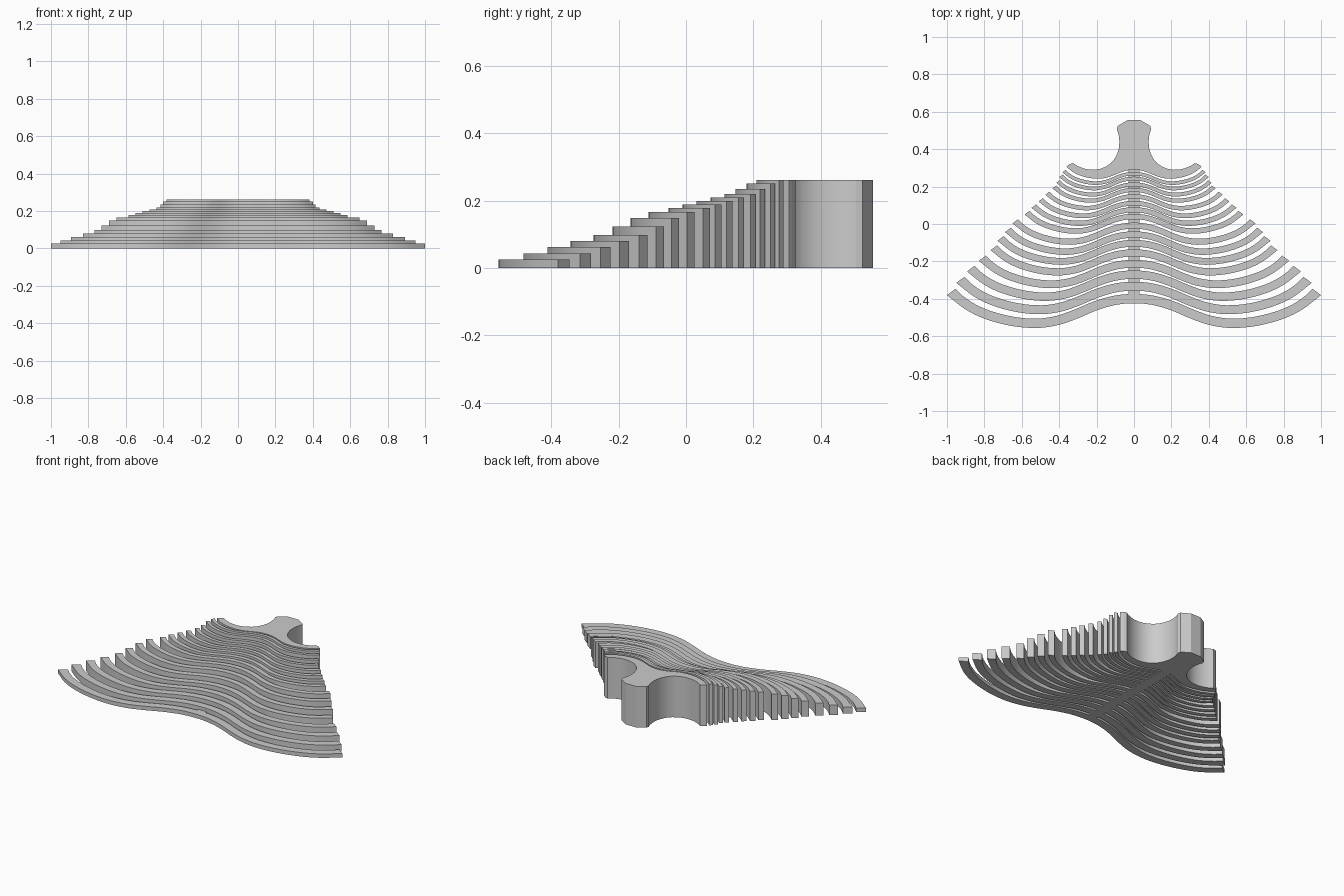
import bpy, bmesh
from mathutils import Vector

if "Cube" in bpy.data.objects:
    bpy.data.objects.remove(bpy.data.objects["Cube"])

# Half of the wavy rib edge: x along the rib, height above its lowest point (unit rib)
WAVE = [(0, .132), (.1, .123), (.2, .094), (.3, .052), (.4, .017), (.52, 0),
        (.66, .012), (.8, .05), (.9, .099), (1, .176)]


def smooth_half(points, steps=4):
    """Smooth curve through the points, flat at the centre line."""
    n = len(points)
    slope = [0] + [(points[min(i + 1, n - 1)][1] - points[i - 1][1]) /
                   (points[min(i + 1, n - 1)][0] - points[i - 1][0]) for i in range(1, n)]
    out = []
    for i in range(n - 1):
        (x0, y0), (x1, y1) = points[i], points[i + 1]
        h = x1 - x0
        for k in range(steps):
            t = k / steps
            y = ((2*t**3 - 3*t**2 + 1) * y0 + (t**3 - 2*t**2 + t) * h * slope[i]
                 + (3*t**2 - 2*t**3) * y1 + (t**3 - t**2) * h * slope[i + 1])
            out.append(Vector((x0 + t * h, y)))
    out.append(Vector(points[-1]))
    return out


def mirror(half):
    """Full left-to-right line from a half line that starts on x = 0."""
    return [Vector((-p.x, p.y)) for p in reversed(half[1:])] + list(half)


def prism(name, outline, height):
    """Upright solid from a counter-clockwise outline."""
    bm = bmesh.new()
    face = bm.faces.new([bm.verts.new((p[0], p[1], 0)) for p in outline])
    top = bmesh.ops.extrude_face_region(bm, geom=[face])
    verts = [v for v in top["geom"] if isinstance(v, bmesh.types.BMVert)]
    bmesh.ops.translate(bm, verts=verts, vec=(0, 0, height))
    bmesh.ops.recalc_face_normals(bm, faces=bm.faces)
    bmesh.ops.triangulate(bm, faces=[f for f in bm.faces if len(f.verts) > 4])
    mesh = bpy.data.meshes.new(name)
    bm.to_mesh(mesh)
    bm.free()
    ob = bpy.data.objects.new(name, mesh)
    bpy.context.collection.objects.link(ob)
    return ob


# Unit rib: front edge, and back edge offset along the normal
THICK = .05
front = smooth_half(WAVE)
back = []
for i, p in enumerate(front):
    d = (front[min(i + 1, len(front) - 1)] - front[max(i - 1, 0)]).normalized()
    back.append(p + Vector((-d.y, d.x)) * THICK)
back[0] = front[0] + Vector((0, THICK))
back[-1] = front[-1] + Vector((-.046, .034))
back[-2] = back[-3].lerp(back[-1], .5)
front_line, back_line = mirror(front), mirror(back)

# Ribs: (half width, front-most y, height)
RIBS = [(1.0, -.556, .025), (.95, -.482, .043), (.893, -.411, .062), (.83, -.343, .08),
        (.767, -.275, .098), (.73, -.218, .123), (.69, -.165, .148), (.65, -.111, .166),
        (.585, -.052, .178), (.548, -.01, .188), (.51, .031, .199), (.474, .073, .209),
        (.436, .114, .22), (.415, .147, .234), (.4, .18, .251), (.383, .209, .261)]
parts = []
for i, (s, y, h) in enumerate(RIBS):
    outline = [(p.x * s, y + p.y * s) for p in front_line + back_line[::-1]]
    parts.append(prism(f"rib_{i + 1:02d}", outline, h))

# Spine joining the ribs at the base
parts.append(prism("spine", [(-.03, -.39), (.03, -.39), (.03, .31), (-.03, .31)], .022))

# Rear block: wavy front edge, scooped shoulders, neck and faceted head
side = [(.345, .32), (.325, .325)]
scoop = [(.3, .309), (.27, .297), (.24, .291), (.21, .29), (.18, .295), (.15, .307),
         (.125, .324), (.105, .347), (.09, .375), (.081, .405), (.078, .44), (.081, .47)]
head = [(.086, .49), (.092, .505), (.088, .524), (.035, .555)]
right = side + scoop + head
left = [(-x, y) for x, y in reversed(right)]
edge = [(p.x * .362, .242 + p.y * .362) for p in front_line]
parts.append(prism("rear_block", edge + right + left, .261))

# Smooth curved walls, crisp edges
for ob in parts:
    ob.select_set(True)
bpy.context.view_layer.objects.active = parts[0]
bpy.ops.object.shade_smooth_by_angle()
